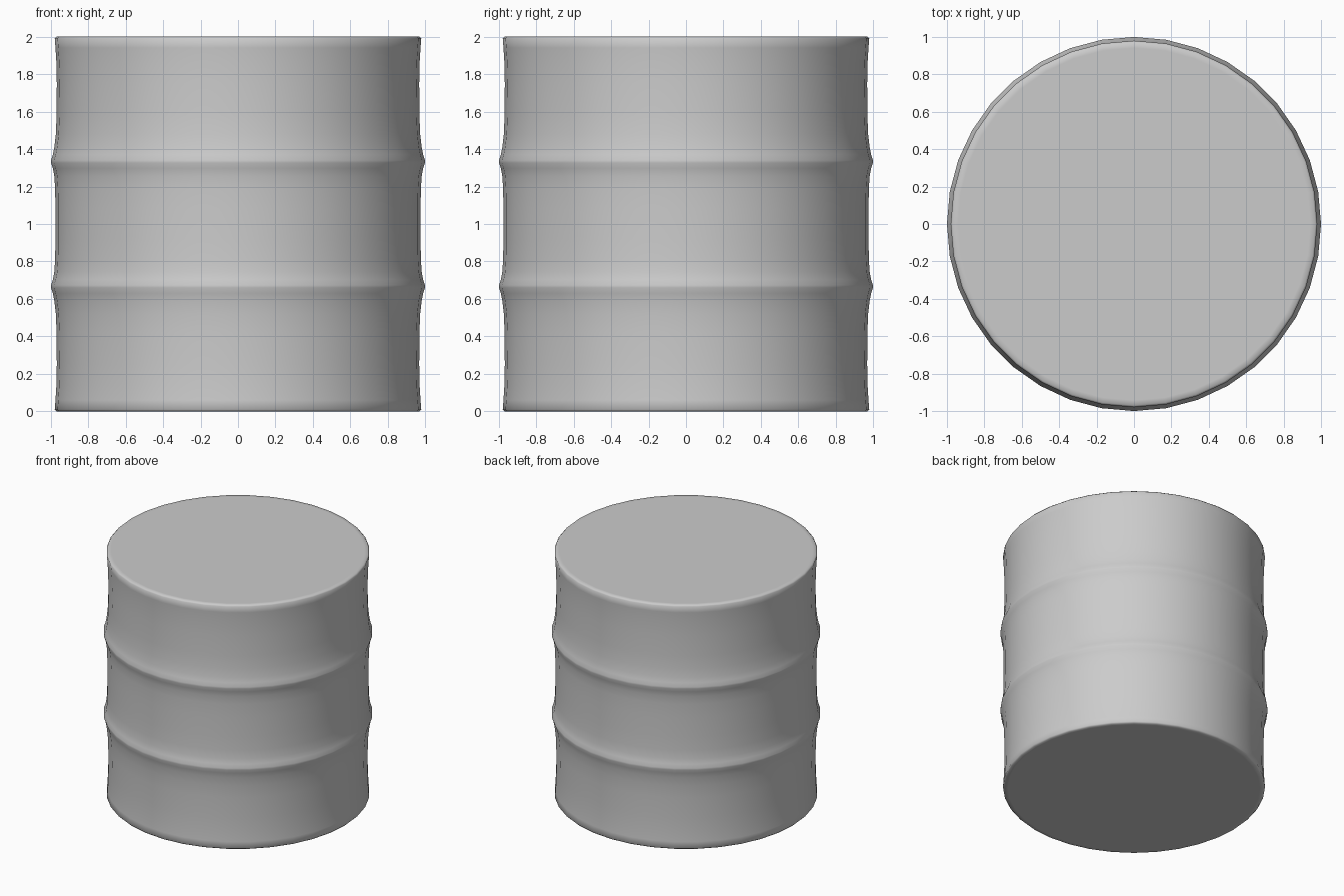
import bpy, bmesh
from math import sin, cos, pi

if "Cube" in bpy.data.objects:
    bpy.data.objects.remove(bpy.data.objects["Cube"])

SIDES = 36

# Lower half of the drum profile (radius, height); mirrored about z = 1
half = [(0.94, 0.0), (0.968, 0.0), (0.978, 0.01), (0.974, 0.06), (0.969, 0.14),
        (0.967, 0.25), (0.968, 0.42), (0.972, 0.52), (0.98, 0.59),
        (0.988, 0.63), (0.998, 0.66), (0.998, 0.674), (0.988, 0.703),
        (0.98, 0.745), (0.976, 0.81), (0.974, 0.92)]
profile = half + [(r, 2 - z) for r, z in reversed(half)]

# Drum body: revolve the profile and close both ends
bm = bmesh.new()
rings = [[bm.verts.new((r * cos(2 * pi * i / SIDES), r * sin(2 * pi * i / SIDES), z))
          for i in range(SIDES)] for r, z in profile]
for low, high in zip(rings, rings[1:]):
    for i in range(SIDES):
        j = (i + 1) % SIDES
        bm.faces.new((low[i], low[j], high[j], high[i]))
bm.faces.new(rings[0][::-1])
bm.faces.new(rings[-1])
for face in bm.faces:
    face.smooth = True

mesh = bpy.data.meshes.new("drum_body")
bm.to_mesh(mesh)
bm.free()
drum = bpy.data.objects.new("drum_body", mesh)
bpy.context.collection.objects.link(drum)
